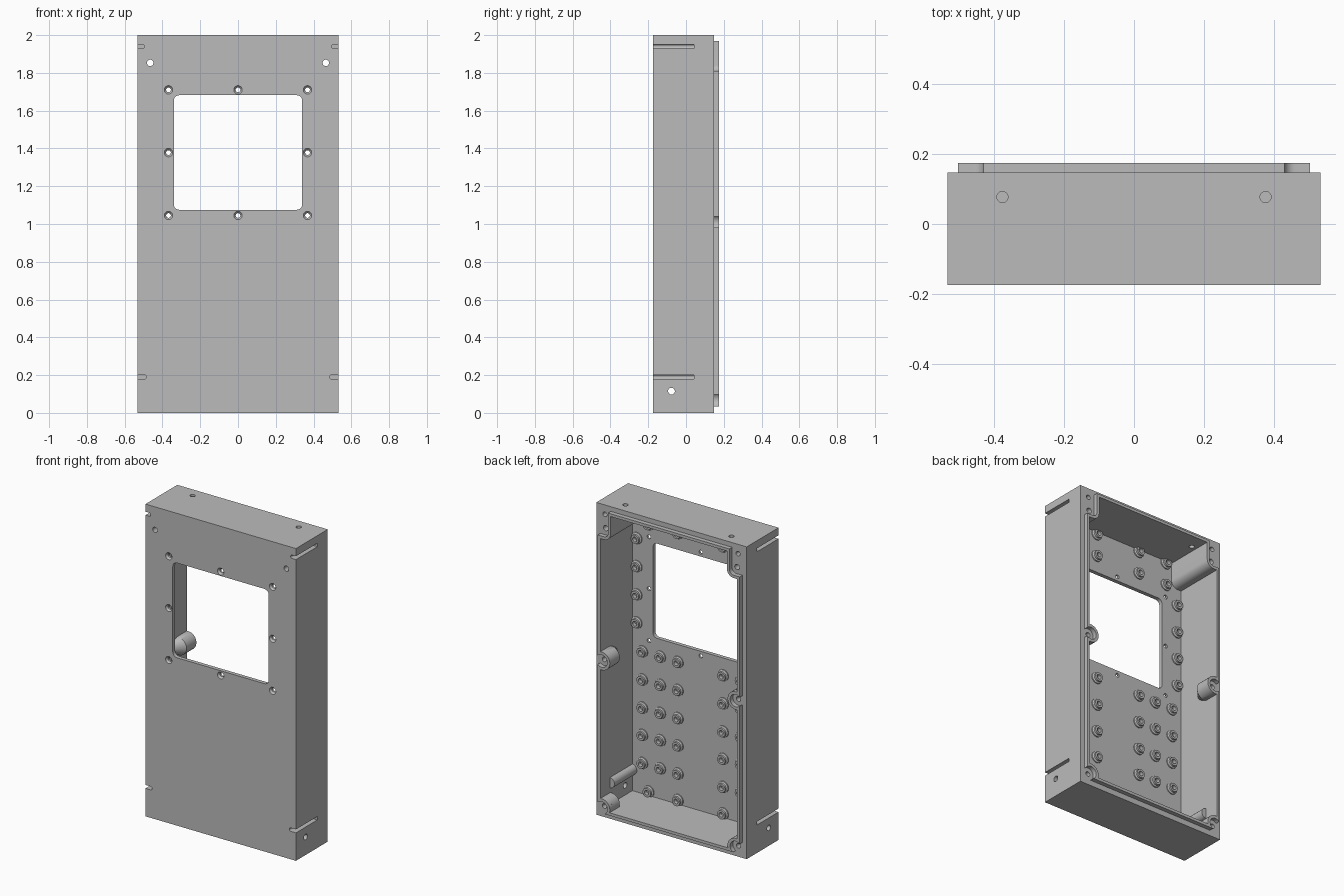
import bpy, bmesh
from math import sin, cos, pi, acos, asin, radians
from mathutils import Vector

if "Cube" in bpy.data.objects:
    bpy.data.objects.remove(bpy.data.objects["Cube"])

grey = bpy.data.materials.new("plain grey")
grey.use_nodes = True
grey.diffuse_color = (0.5, 0.5, 0.5, 1)
grey.node_tree.nodes["Principled BSDF"].inputs["Base Color"].default_value = (0.5, 0.5, 0.5, 1)

W, FRONT, RIM, BACK, FLOOR = 0.533, -0.175, 0.147, 0.175, -0.15
LIP = 0.018            # lip thickness, also sets the cavity edge
BOSS_R = 0.04          # flat seat around each cover screw
MID, LOW = (0.475, 1.01), (0.475, 0.07)


def loft(name, rings, wrap=False):
    """Skin a list of equal rings; cap the ends, or wrap round into a tube."""
    bm = bmesh.new()
    loops = [[bm.verts.new(p) for p in r] for r in rings]
    n = len(loops[0])
    pairs = list(zip(loops, loops[1:])) + ([(loops[-1], loops[0])] if wrap else [])
    for a, b in pairs:
        for i in range(n):
            bm.faces.new((a[i], a[(i + 1) % n], b[(i + 1) % n], b[i]))
    if not wrap:
        bm.faces.new(loops[0])
        bm.faces.new(loops[-1])
    bmesh.ops.recalc_face_normals(bm, faces=bm.faces)
    mesh = bpy.data.meshes.new(name)
    bm.to_mesh(mesh)
    bm.free()
    mesh.materials.append(grey)
    obj = bpy.data.objects.new(name, mesh)
    bpy.context.collection.objects.link(obj)
    return obj


def flat(points, y):
    return [Vector((x, y, z)) for x, z in points]


def prism(name, points, y0, y1):
    return loft(name, [flat(points, y0), flat(points, y1)])


def arc(cx, cz, r, a0, a1, n=12):
    return [(cx + r * cos(a0 + (a1 - a0) * i / n), cz + r * sin(a0 + (a1 - a0) * i / n))
            for i in range(n + 1)]


def circle(cx, cz, r, n=28):
    return arc(cx, cz, r, 0, 2 * pi, n)[:-1]


def rod(name, axis, centre, r, length):
    """Cylinder along x, y or z about its centre."""
    def ring(s):
        out = []
        for u, v in circle(0, 0, r):
            out.append(Vector(centre) + Vector({"x": (s, u, v), "y": (u, s, v), "z": (u, v, s)}[axis]))
        return out
    return loft(name, [ring(-length / 2), ring(length / 2)])


def rounded(x0, x1, z0, z1, r):
    return (arc(x1 - r, z1 - r, r, 0, pi / 2, 6) + arc(x0 + r, z1 - r, r, pi / 2, pi, 6)
            + arc(x0 + r, z0 + r, r, pi, 1.5 * pi, 6) + arc(x1 - r, z0 + r, r, 1.5 * pi, 2 * pi, 6))


def combine(obj, other, op):
    mod = obj.modifiers.new(op, "BOOLEAN")
    mod.operation, mod.solver, mod.object = op, "EXACT", other
    bpy.context.view_layer.objects.active = obj
    bpy.ops.object.modifier_apply(modifier=mod.name)
    bpy.data.objects.remove(other)


def cut(obj, other):
    combine(obj, other, "DIFFERENCE")


def contour(o, detours):
    """Rim outline inset by o, stepping round the corner pillars and screw seats."""
    a, b, top, r = 0.503 - o, 0.035 + o, 1.97 - o, BOSS_R + o
    half = []
    if detours:
        half += arc(*LOW, r, pi - asin((b - LOW[1]) / r), acos((a - LOW[0]) / r))
        th = acos((a - MID[0]) / r)
        half += arc(*MID, r, 2 * pi - th, th)
    else:
        half.append((a, b))
    half.append((a, 1.81 - o))
    half += arc(0.46, 1.84, 0.03 + o, 1.5 * pi, pi, 8)
    half.append((0.43 - o, top))
    return half + [(-x, z) for x, z in reversed(half)]


# Open-backed case
body = prism("case", [(-W, 0), (W, 0), (W, 2), (-W, 2)], FRONT, RIM)
cut(body, prism("cavity", contour(LIP, False), FLOOR, RIM + 0.1))

# Cover screw bosses tapering into the walls, and slot housings
for s in (-1, 1):
    for cx, cz in (MID, LOW):
        R = BOSS_R + LIP
        low = cz < 0.5
        tip_z = cz - 0.03 if low else cz
        rings = [flat(circle(s * cx, cz, R), RIM), flat(circle(s * cx, cz, R), 0.075),
                 flat(circle(s * 0.505, tip_z, 0.022), 0.005)]
        combine(body, loft("boss", rings), "UNION")
    combine(body, rod("slot_housing", "y", (s * 0.487, -0.043, 0.19), 0.034, 0.24), "UNION")

# Window with eight countersunk screw holes
cut(body, prism("window", rounded(-0.34, 0.34, 1.075, 1.682, 0.03), FRONT - 0.1, FLOOR + 0.01))
for x in (-0.368, 0, 0.368):
    for z in (1.045, 1.378, 1.71):
        if x or z != 1.378:
            prof = [(0.025, FRONT - 0.003), (0.0125, FRONT + 0.012), (0.0125, FLOOR + 0.01)]
            cut(body, loft("screw_hole", [flat(circle(x, z, r), y) for r, y in prof]))

# Pillar holes, screw holes, top and side holes, side slots
for s in (-1, 1):
    cut(body, rod("pillar_hole", "y", (s * 0.465, 0, 1.853), 0.017, 0.6))
    for x, z in ((0.472, 1.94), MID, LOW):
        cut(body, rod("cover_hole", "y", (s * x, RIM, z), 0.015, 0.16))
    cut(body, rod("top_hole", "z", (s * 0.376, 0.077, 2), 0.016, 0.16))
    cut(body, rod("side_hole", "x", (s * W, -0.077, 0.115), 0.018, 0.16))
    for z, depth in ((1.94, 0.037), (0.19, 0.047)):
        x0, x1 = sorted((s * (W - depth), s * (W + 0.05)))
        cut(body, prism("slot", rounded(x0, x1, z - 0.011, z + 0.011, 0.0105), FRONT - 0.05, 0.042))

# Raised sealing lip round the back opening
outer, inner = contour(0, True), contour(LIP, True)
lip = loft("sealing_lip", [flat(outer, RIM - 0.004), flat(outer, BACK),
                           flat(inner, BACK), flat(inner, RIM - 0.004)], wrap=True)

# Hollow standoffs on the inner face
spots = [(x, z) for x in (0.16, 0.285, 0.412) for z in (0.25, 0.43, 0.605, 0.785, 0.965)]
spots += [(x, z) for x in (0.16, 0.368) for z in (0.08, 1.79, 1.935)]
spots += [(0.452, 1.14 + 0.18 * i) for i in range(4)]
standoffs = []
for x, z in spots:
    for s in (-1, 1):
        prof = [(0.037, FLOOR - 0.003), (0.037, FLOOR + 0.007), (0.028, FLOOR + 0.012),
                (0.028, FLOOR + 0.024), (0.015, FLOOR + 0.024), (0.015, FLOOR - 0.003)]
        standoffs.append(loft("standoff", [flat(circle(s * x, z, r, 20), y) for r, y in prof], wrap=True))

# Smooth the round parts, keep edges sharp
bpy.ops.object.select_all(action="DESELECT")
for obj in [body, lip] + standoffs:
    obj.select_set(True)
bpy.context.view_layer.objects.active = body
bpy.ops.object.shade_smooth_by_angle(angle=radians(30))
